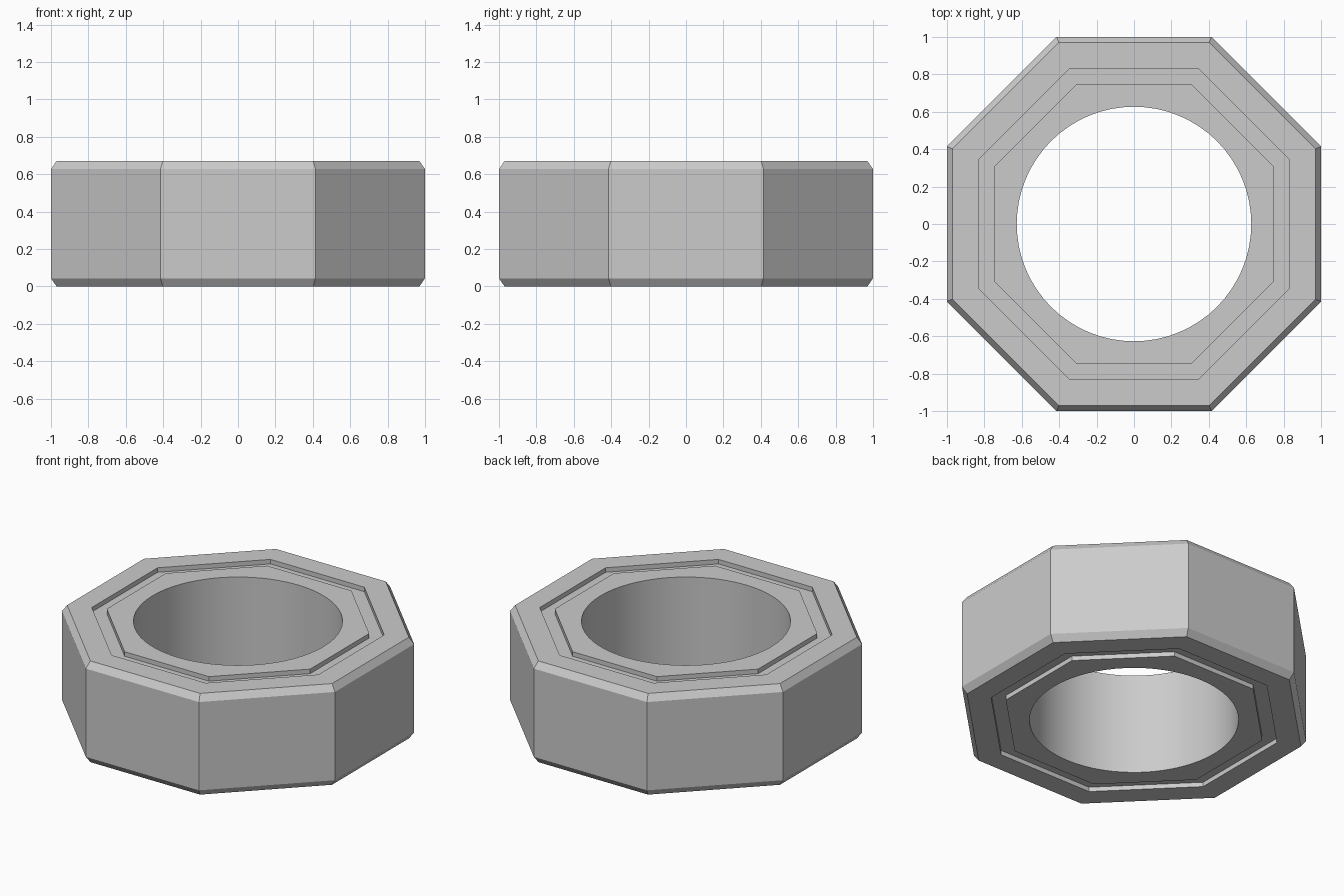
import bpy, bmesh
from math import cos, sin, pi, radians

cube = bpy.data.objects.get("Cube")
if cube:
    bpy.data.objects.remove(cube, do_unlink=True)

HEIGHT, SIDES, ARC = 0.67, 8, 8     # ARC = bore segments per octagon side
BORE = 0.627

# Upper half of the outer profile, from side to bore: (flat distance, height)
upper = [(1.0, 0.627), (0.97, HEIGHT), (0.83, HEIGHT), (0.83, 0.64),
         (0.745, 0.64), (0.745, HEIGHT)]
lower = [(r, HEIGHT - z) for r, z in reversed(upper)]

bm = bmesh.new()


def ring(radius, z, count):
    """Closed loop of vertices, its first corner at 22.5 degrees."""
    return [bm.verts.new((radius * cos(pi / 8 + 2 * pi * i / count),
                          radius * sin(pi / 8 + 2 * pi * i / count), z))
            for i in range(count)]


def bridge(a, b):
    n = len(a)
    return [bm.faces.new((a[i], a[(i + 1) % n], b[(i + 1) % n], b[i]))
            for i in range(n)]


# Octagonal body with chamfers and grooves
rings = [ring(r / cos(pi / SIDES), z, SIDES) for r, z in lower + upper]
for a, b in zip(rings, rings[1:]):
    bridge(a, b)

# Round bore
bore_low = ring(BORE, 0, SIDES * ARC)
bore_top = ring(BORE, HEIGHT, SIDES * ARC)
for face in bridge(bore_low, bore_top):
    face.smooth = True

# Flat collars between the octagon and the bore
for octagon, bore in ((rings[0], bore_low), (rings[-1], bore_top)):
    for i in range(SIDES):
        arc = [bore[(i * ARC + k) % len(bore)] for k in range(ARC + 1)]
        bm.faces.new([octagon[i], octagon[(i + 1) % SIDES]] + arc[::-1])

bmesh.ops.recalc_face_normals(bm, faces=bm.faces)
mesh = bpy.data.meshes.new("octagonal_ring")
bm.to_mesh(mesh)
bm.free()

ring_object = bpy.data.objects.new("octagonal_ring", mesh)
bpy.context.collection.objects.link(ring_object)

# Plain grey material
grey = bpy.data.materials.new("light_grey")
grey.use_nodes = True
colour = (0.6, 0.6, 0.6, 1)
grey.diffuse_color = colour
grey.node_tree.nodes["Principled BSDF"].inputs["Base Color"].default_value = colour
mesh.materials.append(grey)

# Smooth bore, crisp edges elsewhere
bpy.ops.object.select_all(action="DESELECT")
ring_object.select_set(True)
bpy.context.view_layer.objects.active = ring_object
bpy.ops.object.shade_smooth_by_angle(angle=radians(20))
